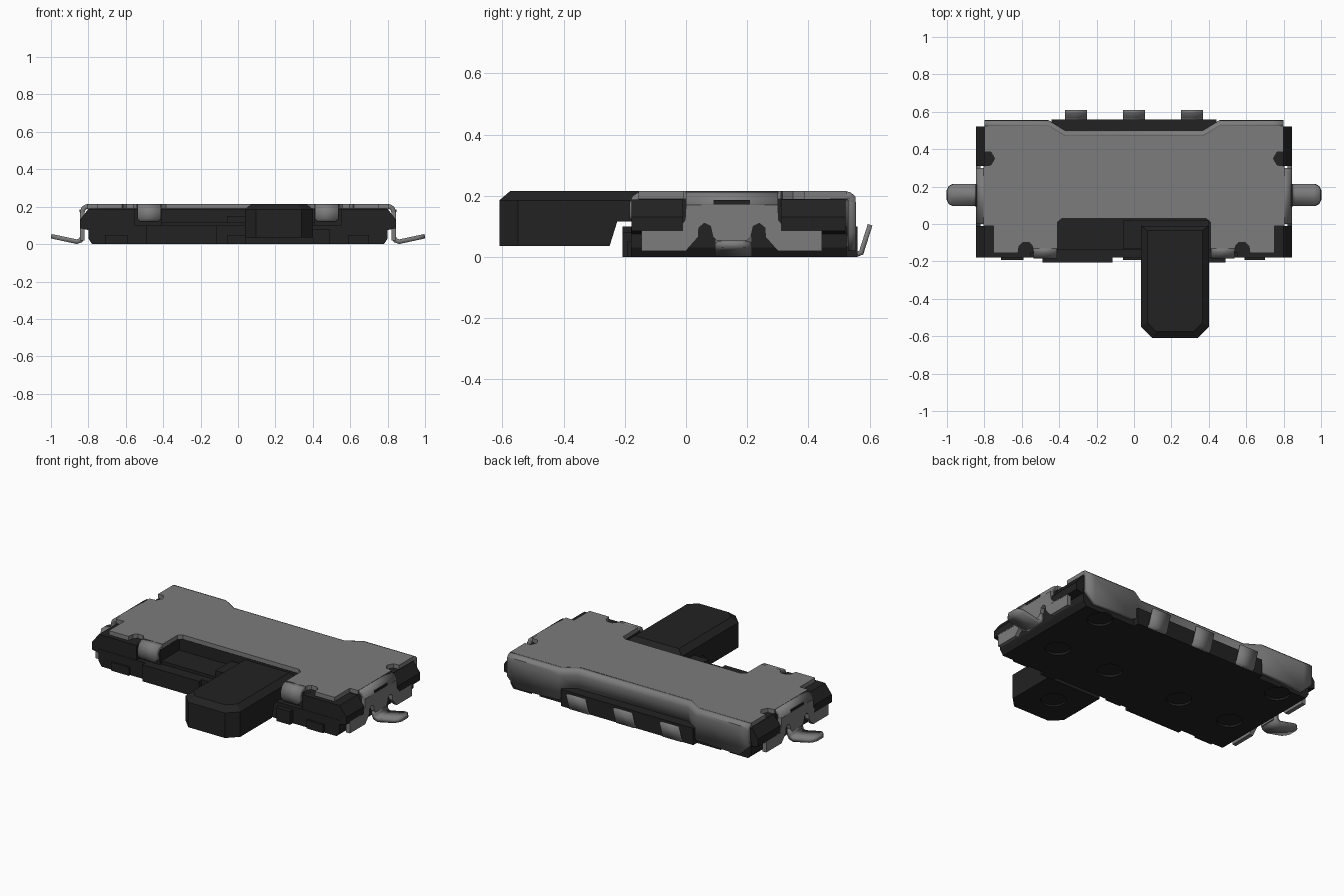
import bpy, bmesh, math

cube = bpy.data.objects.get("Cube")
if cube:
    bpy.data.objects.remove(cube, do_unlink=True)


def material(name, rgb):
    m = bpy.data.materials.new(name)
    m.use_nodes = True
    m.diffuse_color = (*rgb, 1)
    b = m.node_tree.nodes["Principled BSDF"]
    b.inputs["Base Color"].default_value = (*rgb, 1)
    b.inputs["Roughness"].default_value = 0.6
    return m


STEEL = material("grey_metal", (0.2, 0.2, 0.2))
BLACK = material("black_plastic", (0.016, 0.016, 0.016))


def finish(name, bm, mat, mirror=False, thick=0):
    me = bpy.data.meshes.new(name)
    bm.to_mesh(me)
    bm.free()
    me.materials.append(mat)
    ob = bpy.data.objects.new(name, me)
    bpy.context.collection.objects.link(ob)
    if thick:
        s = ob.modifiers.new("thickness", 'SOLIDIFY')
        s.thickness, s.offset, s.use_even_offset = thick, 0, True
    if mirror:
        ob.modifiers.new("mirror", 'MIRROR')
    return ob


def loft(name, rings, mat, mirror=False):
    """Solid through equal-length closed rings, capped at both ends."""
    bm = bmesh.new()
    vs = [[bm.verts.new(p) for p in r] for r in rings]
    n = len(vs[0])
    for a, b in zip(vs, vs[1:]):
        for i in range(n):
            j = (i + 1) % n
            bm.faces.new((a[i], a[j], b[j], b[i]))
    bm.faces.new(vs[0][::-1])
    bm.faces.new(vs[-1])
    bmesh.ops.recalc_face_normals(bm, faces=bm.faces)
    return finish(name, bm, mat, mirror)


def prism(name, pts, axis, a, b, mat, mirror=False):
    """Extrude a 2D outline along an axis from a to b."""
    put = {'x': lambda p, t: (t, p[0], p[1]),
           'y': lambda p, t: (p[0], t, p[1]),
           'z': lambda p, t: (p[0], p[1], t)}[axis]
    return loft(name, [[put(p, t) for p in pts] for t in (a, b)], mat, mirror)


def box(name, x0, x1, y0, y1, z0, z1, mat=BLACK, mirror=False):
    return prism(name, [(x0, y0), (x1, y0), (x1, y1), (x0, y1)], 'z', z0, z1, mat, mirror)


def sheet(name, rows, mirror=False, thick=0.025):
    """Bent sheet metal through rows of points along its middle surface."""
    bm = bmesh.new()
    vs = [[bm.verts.new(p) for p in r] for r in rows]
    for a, b in zip(vs, vs[1:]):
        for i in range(len(a) - 1):
            bm.faces.new((a[i], a[i + 1], b[i + 1], b[i]))
    ob = finish(name, bm, STEEL, mirror, thick)
    bpy.ops.object.select_all(action='DESELECT')
    ob.select_set(True)
    bpy.context.view_layer.objects.active = ob
    bpy.ops.object.shade_smooth_by_angle(angle=math.radians(40))
    return ob


def recess(ob, centres, r, z0, z1):
    """Cut shallow round recesses into an object."""
    bm = bmesh.new()
    for x, y in centres:
        g = bmesh.ops.create_cone(bm, cap_ends=True, segments=32, radius1=r, radius2=r, depth=z1 - z0)
        bmesh.ops.translate(bm, verts=g["verts"], vec=(x, y, (z0 + z1) / 2))
    cutter = finish("recess_cutter", bm, BLACK)
    cutter.hide_render = True
    m = ob.modifiers.new("recess", 'BOOLEAN')
    m.operation, m.object, m.solver = 'DIFFERENCE', cutter, 'EXACT'
    bpy.context.view_layer.objects.active = ob
    bpy.ops.object.modifier_apply(modifier=m.name)
    bpy.data.objects.remove(cutter, do_unlink=True)


# Plastic housing: base, cavity floor, shoulders and rear block
base = prism("housing_base", [(-.78, 0), (.78, 0), (.80, .03), (.80, .1), (-.80, .1), (-.80, .03)],
             'y', -.18, .525, BLACK)
recess(base, [(.63, .46), (-.63, .46), (.6, .07), (.23, .07), (-.26, .07), (-.62, .07)], .07, -.05, .012)
box("rear_ledge", -.44, .44, .45, .56, 0, .1)
box("rear_block", -.8, .8, .03, .47, .1, .189)
box("shoulder_block", .41, .57, -.153, .03, .1, .189, mirror=True)
box("cavity_floor", -.41, .41, -.14, .03, .1, .118)
shoulder = [(.55, .09), (.55, .188), (.80, .188), (.845, .13), (.845, .085), (.80, .075)]
prism("front_shoulder", shoulder, 'y', -.178, -.01, BLACK, True)
prism("rear_shoulder", shoulder, 'y', .31, .522, BLACK, True)

# Small ribs along the front of the base
for i, (x0, x1, y, z) in enumerate([(-.49, -.115, -.207, .1), (-.71, -.59, -.192, .05), (-.06, .04, -.192, .05),
                                    (.40, .49, -.207, .08), (.59, .70, -.192, .05)]):
    box(f"front_rib_{i + 1}", x0, x1, y, -.17, 0, z)


# Sliding lever with chamfered corners and top edge
def lever_ring(z, back, inset=0):
    x0, x1, y0, c = .037 + inset, .40 - inset, -.61 + inset, .06 - inset * .4
    return [(x0, back, z), (x0, y0 + c, z), (x0 + c, y0, z), (x1 - c, y0, z), (x1, y0 + c, z), (x1, back, z)]


lever = loft("slide_lever", [lever_ring(.035, -.25), lever_ring(.115, -.225), lever_ring(.1155, -.01),
                             lever_ring(.185, -.01), lever_ring(.215, -.035, .035)], BLACK)
recess(lever, [(.22, -.42)], .07, 0, .045)
box("lever_carriage", -.06, .40, -.13, .02, .11, .15)

# Metal cover top: half outline, mirrored to the full plate
half = [(.385, .03), (.41, .01), (.41, -.13), (.54, -.13), (.545, -.115), (.56, -.1), (.595, -.1), (.615, -.12),
        (.62, -.155), (.75, -.155), (.75, -.01), (.805, -.01), (.805, .31), (.765, .315), (.745, .35),
        (.765, .385), (.80, .385), (.80, .525), (.46, .525), (.37, .47)]
prism("cover_top", half + [(-x, y) for x, y in half[::-1]], 'z', .19, .215, STEEL)

# Rear cover wall, stepped inwards in the middle
plan = [(.80, .555, .08), (.74, .555, .02), (.46, .555, .03), (.37, .5, .09)]
plan += [(-x, y, z) for x, y, z in plan[::-1]]
bend = [(-.035, .2025), (-.022, .199), (-.0135, .191), (-.0125, .178)]
rows = [[(x, y + d, z) for x, y, _ in plan] for d, z in bend]
rows.append([(x, y - .0125, b) for x, y, b in plan])
sheet("cover_rear_wall", rows)

# Side walls: rounded shoulder strip, then a foot with two slots
strip = [(.795, .2025), (.812, .2), (.826, .19), (.8325, .172), (.8325, .165)]
sheet("cover_side_bend", [[(x, y, z) for y in (.0, .3)] for x, z in strip], True)
wing = [(.15, .17), (.0, .17), (-.003, .12), (-.025, .092), (-.145, .09), (-.145, .02), (0, .02), (.04, .065),
        (.042, .095), (.06, .11), (.08, .1), (.088, .065), (.10, .055), (.10, .025), (.15, .025)]
prism("cover_side_wall", wing + [(.3 - y, z) for y, z in wing[-2:0:-1]], 'x', .82, .845, STEEL, True)
box("side_slot", .8385, .8465, .09, .21, .172, .186, BLACK, True)

# Solder tabs at the sides, with rounded tips
tab = [(.832, .07, .06), (.834, .035, .06), (.842, .02, .06), (.862, .013, .06),
       (.965, .035, .06), (.988, .040, .048), (.999, .042, .028)]
sheet("side_tab", [[(x, .155 - w, z), (x, .155 + w, z)] for x, z, w in tab], True, .024)

# Front clips folded over the housing
clip = [(-.125, .2025, .065), (-.15, .2, .063), (-.165, .19, .062), (-.1725, .172, .062),
        (-.1725, .135, .062), (-.1725, .12, .048)]
sheet("front_clip", [[(.475 - w, y, z), (.475 + w, y, z)] for y, z, w in clip], True)

# Three rear terminals bent upwards
for n, cx in zip(("right", "middle", "left"), (-.31, 0, .31)):
    path = [(.50, .009), (.56, .009), (.573, .014), (.602, .105)]
    sheet(f"terminal_{n}", [[(cx - .06, y, z), (cx + .06, y, z)] for y, z in path], False, .016)
